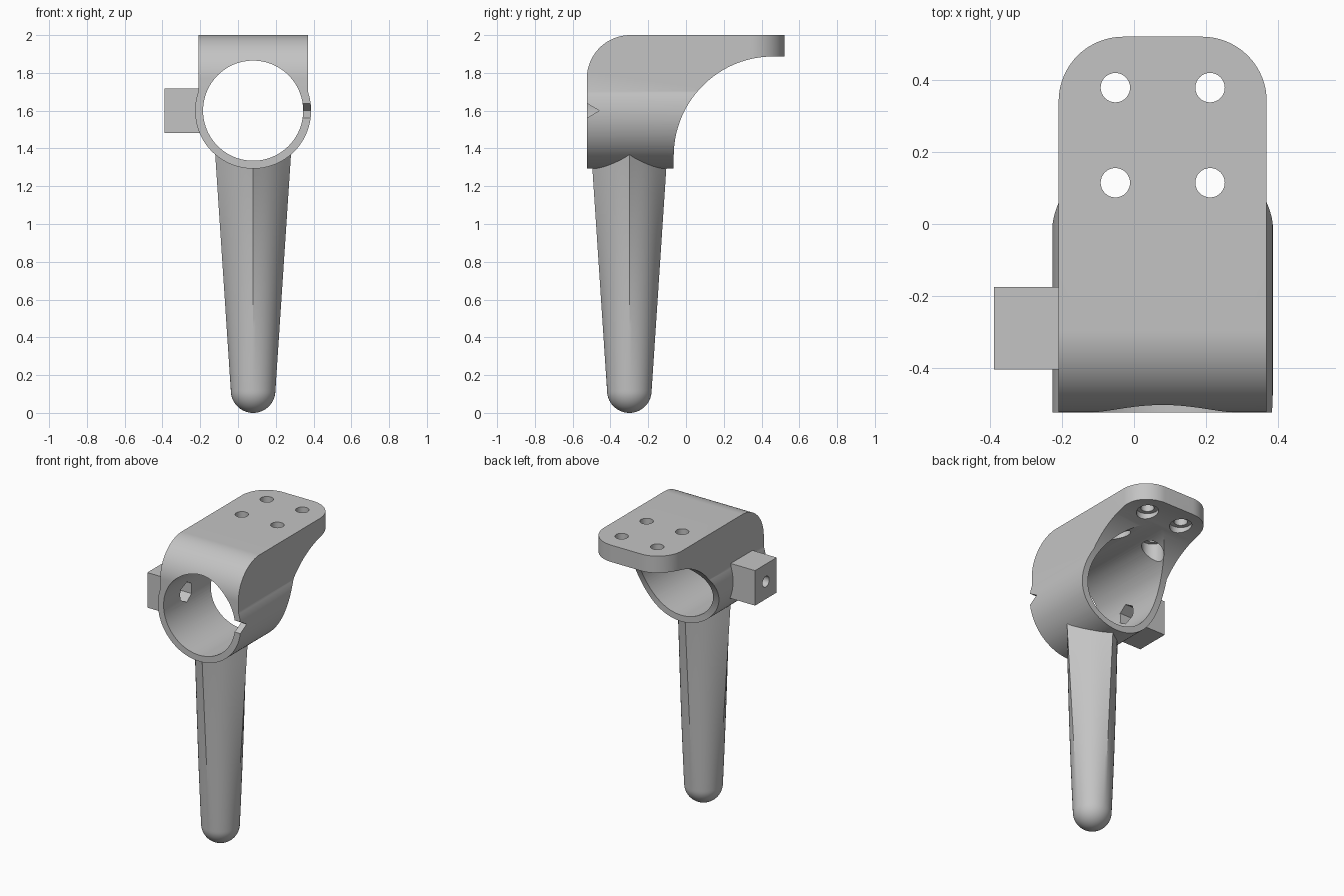
import bpy, bmesh
from math import sin, cos, pi, radians, sqrt, asin
from mathutils import Vector

if "Cube" in bpy.data.objects:
    bpy.data.objects.remove(bpy.data.objects["Cube"])

CX, CZ = 0.08, 1.60          # axis of the clamp bore
OUTER, BORE, HALF = 0.307, 0.265, 0.29
HANDLE_Y = -0.30

grey = bpy.data.materials.new("plain_grey")
grey.use_nodes = True
grey.diffuse_color = (0.55, 0.55, 0.55, 1)
grey.node_tree.nodes["Principled BSDF"].inputs["Base Color"].default_value = (0.55, 0.55, 0.55, 1)


def finish(name, bm):
    bmesh.ops.recalc_face_normals(bm, faces=bm.faces)
    mesh = bpy.data.meshes.new(name)
    bm.to_mesh(mesh)
    bm.free()
    mesh.materials.append(grey)
    obj = bpy.data.objects.new(name, mesh)
    bpy.context.collection.objects.link(obj)
    return obj


def arc(cu, cv, r, start, end, n=32):
    angles = [radians(start + (end - start) * i / n) for i in range(n + 1)]
    return [(cu + r * cos(a), cv + r * sin(a)) for a in angles]


def prism(name, points, axis, low, high):
    """Extrude a 2D outline along an axis: x uses (y, z), y uses (x, z), z uses (x, y)."""
    place = {"x": lambda u, v, w: (w, u, v),
             "y": lambda u, v, w: (u, w, v),
             "z": lambda u, v, w: (u, v, w)}[axis]
    bm = bmesh.new()
    face = bm.faces.new([bm.verts.new(place(u, v, low)) for u, v in points])
    ext = bmesh.ops.extrude_face_region(bm, geom=[face], use_keep_orig=True)
    verts = [g for g in ext["geom"] if isinstance(g, bmesh.types.BMVert)]
    bmesh.ops.translate(bm, verts=verts, vec=Vector(place(0, 0, high - low)))
    return finish(name, bm)


def disc(cu, cv, r, n=48, turn=0):
    return arc(cu, cv, r, turn, turn + 360, n)[:-1]


def combine(target, other, operation):
    other.hide_render = True
    mod = target.modifiers.new(operation.lower(), "BOOLEAN")
    mod.operation, mod.solver, mod.object = operation, "EXACT", other
    bpy.context.view_layer.objects.active = target
    bpy.ops.object.modifier_apply(modifier=mod.name)
    bpy.data.objects.remove(other)


# Bracket: side profile trimmed by the front and top outlines
side = ([(-0.525, 1.2)] + arc(-0.295, 1.77, 0.23, 180, 90) + [(0.522, 2.0), (0.522, 1.887)]
        + arc(0.462, 1.36, 0.527, 90, 180, 48) + [(-0.065, 1.2)])
bracket = prism("clamp_bracket", side, "x", -0.5, 0.6)

meet = asin(sqrt(OUTER ** 2 - HALF ** 2) / OUTER) * 180 / pi
front = ([(CX - HALF, 2.1)] + arc(CX, CZ, OUTER, 180 - meet, 360 + meet, 96)
         + [(CX + HALF, 2.1)])
combine(bracket, prism("front_outline", front, "y", -0.7, 0.7), "INTERSECT")

back = arc(0.11, 0.342, 0.18, 0, 90, 20)
half = [(0.35, -0.7), (0.35, 0.15), (0.291, 0.25)] + back
top = [(CX + u, v) for u, v in half] + [(CX - u, v) for u, v in reversed(half)]
combine(bracket, prism("top_outline", top, "z", 1.0, 2.2), "INTERSECT")

# Side boss for the clamping screw
boss = [(-0.405, 1.483), (-0.175, 1.483), (-0.175, 1.718), (-0.405, 1.718)]
combine(bracket, prism("screw_boss", boss, "x", -0.39, -0.08), "UNION")

# Handle: round at the foot, turning into a bulged diamond section upwards
SIDES, FOOT = 64, 0.118
levels = [(FOOT - FOOT * cos(a), FOOT * sin(a), 0)
          for a in (pi / 2 * i / 14 for i in range(1, 15))]
for i in range(1, 25):
    t = i / 24
    levels.append((FOOT + t * (1.42 - FOOT), FOOT + t * 0.086, min(0.8, 0.85 * t)))
bm = bmesh.new()
rings = []
for z, r, blend in levels:
    ring = []
    for k in range(SIDES):
        a = 2 * pi * k / SIDES
        rad = r * (1 - blend + blend / (abs(cos(a)) + abs(sin(a))))
        ring.append(bm.verts.new((CX + rad * cos(a), HANDLE_Y + rad * sin(a), z)))
    rings.append(ring)
tip = bm.verts.new((CX, HANDLE_Y, 0))
for k in range(SIDES):
    n = (k + 1) % SIDES
    bm.faces.new((tip, rings[0][n], rings[0][k]))
    for lower, upper in zip(rings, rings[1:]):
        bm.faces.new((lower[k], lower[n], upper[n], upper[k]))
bm.faces.new(rings[-1])
combine(bracket, finish("handle", bm), "UNION")

# Main bore
combine(bracket, prism("bore", disc(CX, CZ, BORE, 96), "y", -0.8, 0.8), "DIFFERENCE")

# Mounting holes with counterbores underneath
for x in (CX - 0.132, CX + 0.132):
    for y in (0.115, 0.38):
        combine(bracket, prism("mount_hole", disc(x, y, 0.041, 32), "z", 1.7, 2.1), "DIFFERENCE")
        combine(bracket, prism("counterbore", disc(x, y, 0.068, 32), "z", 1.6, 1.905), "DIFFERENCE")

# Screw hole and hexagonal nut pocket in the boss
combine(bracket, prism("screw_hole", disc(-0.29, CZ, 0.036, 32), "x", -0.5, 0), "DIFFERENCE")
combine(bracket, prism("nut_pocket", disc(-0.29, CZ, 0.068, 6, 30), "x", -0.28, 0), "DIFFERENCE")

# V-shaped alignment notch in the front rim
notch = [(-0.56, CZ - 0.06), (-0.46, CZ), (-0.56, CZ + 0.06)]
combine(bracket, prism("notch", notch, "x", 0.25, 0.5), "DIFFERENCE")

bpy.ops.object.select_all(action="DESELECT")
bracket.select_set(True)
bpy.context.view_layer.objects.active = bracket
bpy.ops.object.shade_smooth_by_angle(angle=radians(28))
